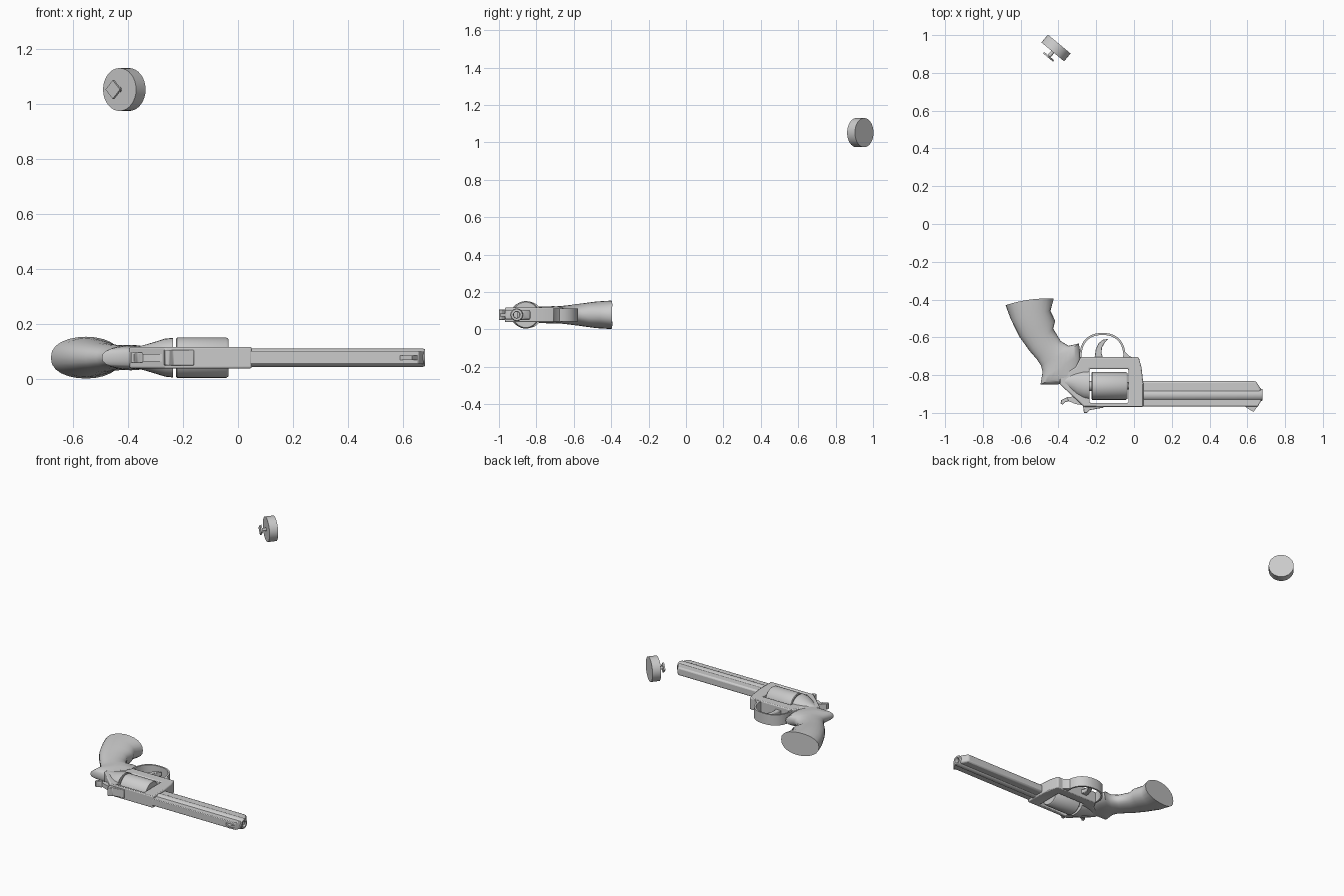
import bpy, bmesh, math
from mathutils import Vector, Matrix

if "Cube" in bpy.data.objects:
    bpy.data.objects.remove(bpy.data.objects["Cube"])

MID = 0.078          # height of the symmetry plane of the revolver
AXIS_Y = -0.857      # cylinder axis
BORE_Y = -0.905      # barrel axis


def finish(name, bm, angle=35, bevel=0):
    bmesh.ops.recalc_face_normals(bm, faces=bm.faces)
    mesh = bpy.data.meshes.new(name)
    bm.to_mesh(mesh)
    bm.free()
    ob = bpy.data.objects.new(name, mesh)
    bpy.context.collection.objects.link(ob)
    bpy.ops.object.select_all(action='DESELECT')
    bpy.context.view_layer.objects.active = ob
    ob.select_set(True)
    bpy.ops.object.shade_smooth_by_angle(angle=math.radians(angle))
    if bevel:
        mod = ob.modifiers.new("soft_edges", 'BEVEL')
        mod.width = bevel
        mod.segments = 2
    return ob


def plate(name, outline, half, bevel=0):
    """Flat outline in the xy plane, thickened evenly about the mid plane."""
    bm = bmesh.new()
    face = bm.faces.new([bm.verts.new((x, y, MID - half)) for x, y in outline])
    new = bmesh.ops.extrude_face_region(bm, geom=[face])["geom"]
    top = [v for v in new if isinstance(v, bmesh.types.BMVert)]
    bmesh.ops.translate(bm, verts=top, vec=(0, 0, 2 * half))
    return finish(name, bm, bevel=bevel)


def skin(name, rings, angle=35):
    """Joins equal rings of points and caps both ends."""
    bm = bmesh.new()
    rows = [[bm.verts.new(p) for p in ring] for ring in rings]
    n = len(rows[0])
    for a, b in zip(rows, rows[1:]):
        for i in range(n):
            j = (i + 1) % n
            bm.faces.new((a[i], a[j], b[j], b[i]))
    bm.faces.new(rows[0])
    bm.faces.new(rows[-1])
    return finish(name, bm, angle)


def oval(back, front, half, bulge=0, n=24):
    """Oval ring spanning two outline points, with a given half thickness."""
    a, b = Vector((*back, MID)), Vector((*front, MID))
    ring = []
    for i in range(n):
        t = 2 * math.pi * i / n
        p = (a + b) / 2 + (b - a) / 2 * math.cos(t)
        s = math.sin(t)
        ring.append(p + Vector((0, bulge * s * s, math.copysign(abs(s) ** 0.85, s) * half)))
    return ring


def turned(name, profile, y, n=32):
    """Round part along x from (x, radius) pairs."""
    def ring(x, r):
        return [(x, y + r * math.cos(2 * math.pi * i / n),
                 MID + r * math.sin(2 * math.pi * i / n)) for i in range(n)]
    return skin(name, [ring(x, r) for x, r in profile])


# Frame with the cylinder window cut through
frame = plate("frame", [(-0.283, -0.705), (0.025, -0.705), (0.04, -0.76), (0.05, -0.85),
                        (0.05, -0.968), (-0.265, -0.968), (-0.394, -0.847),
                        (-0.394, -0.80), (-0.31, -0.76)], 0.039)
window = plate("window_cutter", [(-0.235, -0.767), (-0.03, -0.767),
                                 (-0.03, -0.947), (-0.235, -0.947)], 0.2)
window.hide_render = True
cut = frame.modifiers.new("window", 'BOOLEAN')
cut.object = window
bpy.context.view_layer.objects.active = frame
bpy.ops.object.modifier_apply(modifier="window")
bpy.data.objects.remove(window)
soft = frame.modifiers.new("soft_edges", 'BEVEL')
soft.width = 0.006
soft.segments = 2

# Rounded recoil shield behind the cylinder
skin("recoil_shield", [oval((x, top), (x, low), half) for x, top, low, half in (
    (-0.236, -0.935, -0.772, 0.072), (-0.265, -0.93, -0.772, 0.069),
    (-0.30, -0.915, -0.775, 0.058), (-0.34, -0.885, -0.785, 0.046),
    (-0.38, -0.855, -0.81, 0.036))])

# Cylinder, its ratchet and its front pin
turned("cylinder", [(-0.225, 0.069), (-0.221, 0.0735), (-0.043, 0.0735),
                    (-0.035, 0.068)], AXIS_Y)
turned("ratchet", [(-0.24, 0.026), (-0.222, 0.026)], AXIS_Y, 12)
turned("cylinder_pin", [(-0.04, 0.02), (-0.025, 0.02)], AXIS_Y, 12)

# Barrel with an open bore, lower lug and top rib
turned("barrel", [(0.03, 0.034), (0.67, 0.034), (0.68, 0.03), (0.68, 0.019),
                  (0.672, 0.016), (0.56, 0.016)], BORE_Y)
plate("barrel_lug", [(0.04, -0.90), (0.04, -0.832), (0.645, -0.832),
                     (0.672, -0.873), (0.672, -0.90)], 0.027, 0.01)
plate("barrel_rib", [(0.04, -0.92), (0.04, -0.967), (0.655, -0.967),
                     (0.674, -0.935), (0.674, -0.92)], 0.024, 0.004)

# Sights
plate("front_sight", [(0.58, -0.96), (0.595, -0.972), (0.632, -0.995),
                      (0.655, -0.965)], 0.008)
plate("rear_sight", [(-0.27, -0.96), (-0.265, -1.0), (-0.25, -1.0),
                     (-0.235, -0.985), (-0.16, -0.972), (-0.16, -0.96)], 0.028, 0.003)

# Hammer with its thumb spur
plate("hammer", [(-0.26, -0.92), (-0.275, -0.958), (-0.31, -0.953), (-0.345, -0.938),
                 (-0.365, -0.943), (-0.378, -0.957), (-0.389, -0.95), (-0.385, -0.932),
                 (-0.355, -0.917), (-0.325, -0.914), (-0.335, -0.89), (-0.30, -0.86)], 0.014)
plate("hammer_spur", [(-0.345, -0.938), (-0.365, -0.943), (-0.378, -0.957),
                      (-0.389, -0.95), (-0.385, -0.932), (-0.355, -0.917)], 0.02, 0.003)

# Grip with finger grooves: back edge, front edge, half thickness
stations = [((-0.68, -0.43), (-0.425, -0.395), 0.076),
            ((-0.653, -0.503), (-0.442, -0.46), 0.071),
            ((-0.606, -0.598), (-0.417, -0.513), 0.061),
            ((-0.553, -0.672), (-0.428, -0.553), 0.053),
            ((-0.516, -0.714), (-0.388, -0.62), 0.047),
            ((-0.492, -0.75), (-0.345, -0.645), 0.045),
            ((-0.484, -0.782), (-0.292, -0.632), 0.046),
            ((-0.49, -0.82), (-0.283, -0.69), 0.045),
            ((-0.495, -0.849), (-0.28, -0.755), 0.042),
            ((-0.40, -0.849), (-0.29, -0.79), 0.037)]
skin("grip", [oval(*s, bulge=0.012 if i == 0 else 0) for i, s in enumerate(stations)], 50)


# Trigger guard: a squarish half loop
def arch(rx, ry, n=24):
    points = []
    for i in range(n + 1):
        c, s = math.cos(math.pi * i / n), math.sin(math.pi * i / n)
        points.append((-0.167 + rx * math.copysign(abs(c) ** 0.85, c),
                       -0.708 + ry * abs(s) ** 0.85))
    return points


plate("trigger_guard", arch(0.122, 0.131) + arch(0.111, 0.12)[::-1], 0.035)
plate("guard_foot", [(-0.06, -0.71), (-0.052, -0.672), (-0.043, -0.68),
                     (-0.025, -0.698), (0.0, -0.71)], 0.035)

# Curved trigger
plate("trigger", [(-0.21, -0.72), (-0.203, -0.665), (-0.188, -0.632), (-0.165, -0.613),
                  (-0.135, -0.608), (-0.155, -0.628), (-0.17, -0.655),
                  (-0.172, -0.685), (-0.16, -0.72)], 0.014, 0.003)

# Loose round speed loader: disc, stem and square knob on one tilted axis
facing = Vector((0.64, 0.77, 0)).normalized()
turn = facing.to_track_quat('Z', 'Y').to_matrix().to_4x4()
place = Matrix.Translation((-0.413, 0.932, 1.052)) @ turn


def loader_part(name, radius, start, end, sides):
    bm = bmesh.new()
    bmesh.ops.create_cone(bm, cap_ends=True, segments=sides, radius1=radius, radius2=radius,
                          depth=end - start, matrix=place @ Matrix.Translation((0, 0, (start + end) / 2)))
    return finish(name, bm)


loader_part("loader_disc", 0.078, -0.027, 0.027, 32)
loader_part("loader_stem", 0.01, -0.06, -0.02, 12)
loader_part("loader_knob", 0.034, -0.066, -0.056, 4)
